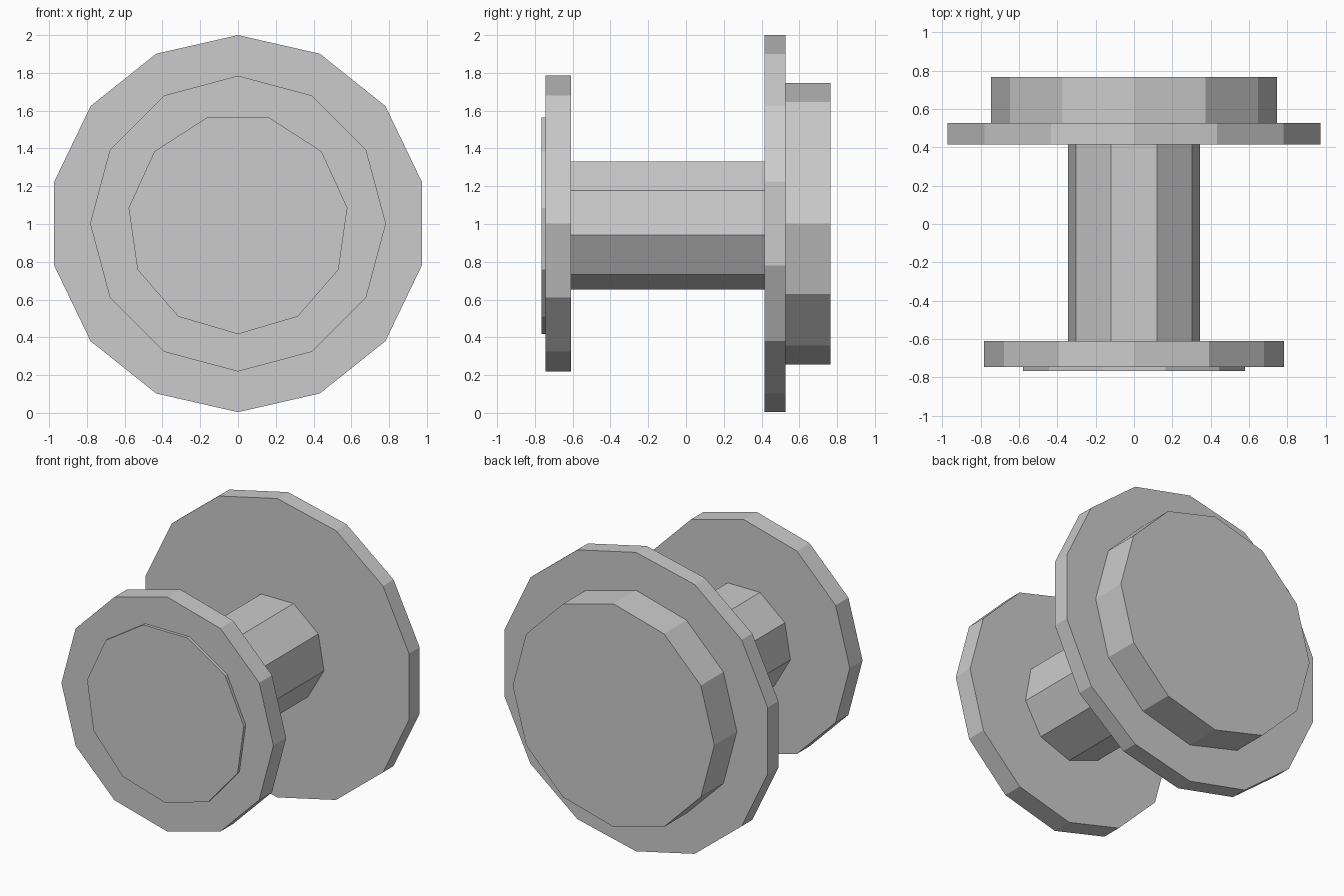
import bpy, bmesh
from math import sin, cos, tau

if "Cube" in bpy.data.objects:
    bpy.data.objects.remove(bpy.data.objects["Cube"])

CENTRE_Z = 1.002


def disc(name, sides, radius, y0, y1):
    """Closed prism along y, with one corner pointing straight down."""
    bm = bmesh.new()
    ring = [bm.verts.new((radius * sin(tau * i / sides), y0,
                          CENTRE_Z - radius * cos(tau * i / sides)))
            for i in range(sides)]
    face = bm.faces.new(ring)
    ext = bmesh.ops.extrude_face_region(bm, geom=[face], use_keep_orig=True)
    for v in ext["geom"]:
        if isinstance(v, bmesh.types.BMVert):
            v.co.y = y1
    bmesh.ops.recalc_face_normals(bm, faces=bm.faces)
    mesh = bpy.data.meshes.new(name)
    bm.to_mesh(mesh)
    bm.free()
    obj = bpy.data.objects.new(name, mesh)
    bpy.context.collection.objects.link(obj)
    return obj


# front end: thin cap on a flange
disc("front_cap", 11, 0.585, -0.765, -0.745)
disc("front_flange", 12, 0.783, -0.745, -0.61)
# shaft joining both ends
disc("axle", 9, 0.35, -0.61, 0.415)
# back end: wide flange with a thick hub
disc("back_flange", 14, 0.998, 0.415, 0.527)
disc("back_hub", 12, 0.745, 0.527, 0.765)
